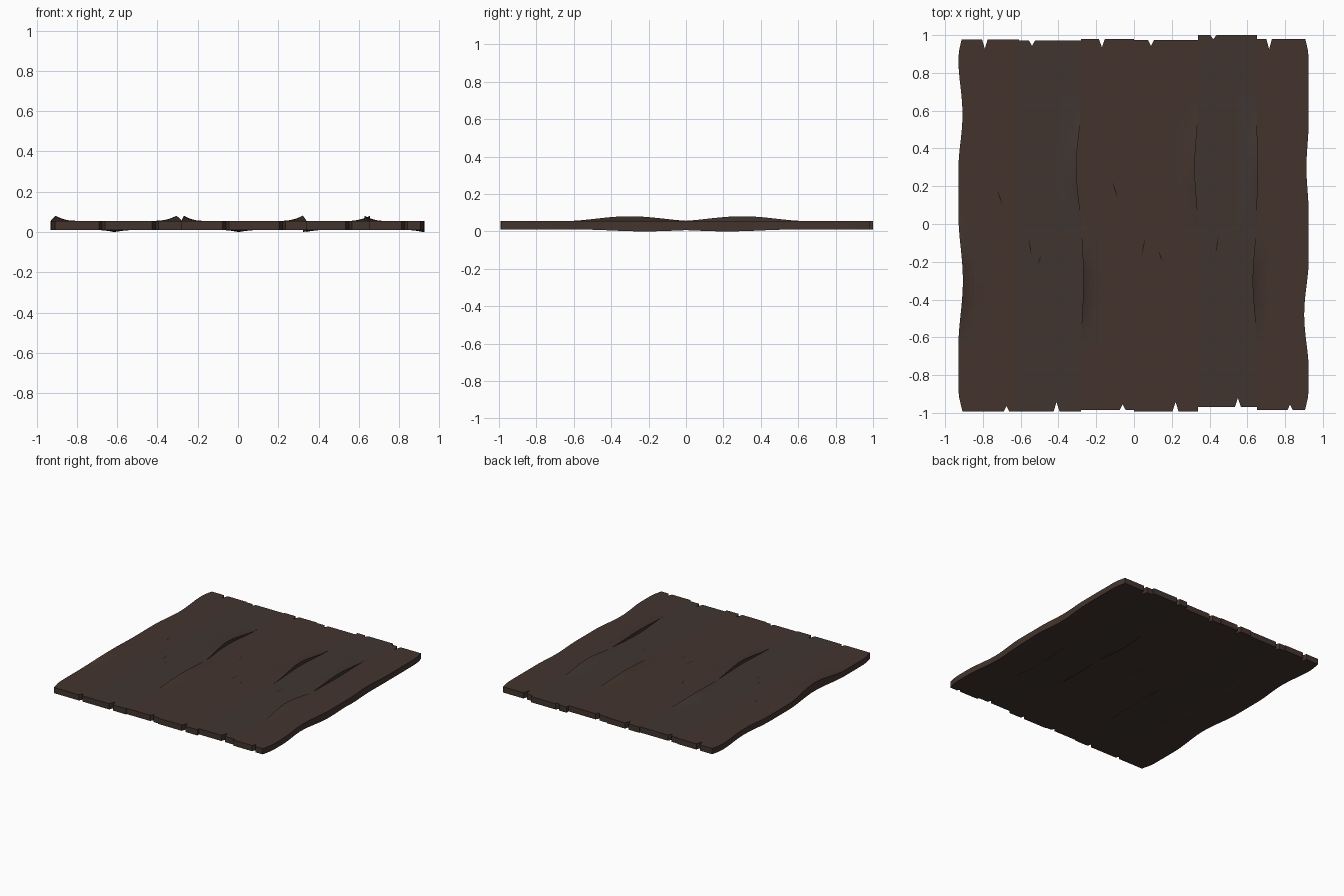
import bpy, bmesh, math

if "Cube" in bpy.data.objects:
    bpy.data.objects.remove(bpy.data.objects["Cube"])


def material(name, color):
    m = bpy.data.materials.new(name)
    m.diffuse_color = color
    m.use_nodes = True
    m.node_tree.nodes["Principled BSDF"].inputs["Base Color"].default_value = m.diffuse_color
    return m


BROWN = material("brown_wood", (0.056, 0.034, 0.027, 1))
GREY = material("grey_wood", (0.050, 0.036, 0.030, 1))
DARK = material("dark_crack", (0.012, 0.008, 0.006, 1))
Z0, Z1 = 0.01, 0.055


def bell(y, c, w=0.36):
    t = abs(y - c) / w
    return 0 if t >= 1 else 0.5 + 0.5 * math.cos(math.pi * t)


# seams: base x, then (centre y, sideways shift, half length) of each wave
SEAMS = [
    (-0.93, [(0.58, 0.022, 0.3), (-0.3, 0.024, 0.36)]),
    (-0.61, [(0.3, -0.008, 0.3)]),
    (-0.28, [(0.3, -0.025, 0.34), (-0.3, 0.012, 0.34)]),
    (0.0, [(-0.3, 0.008, 0.3)]),
    (0.34, [(0.3, -0.018, 0.34)]),
    (0.65, [(0.3, 0.006, 0.3), (-0.3, -0.022, 0.36)]),
    (0.925, [(0.3, -0.012, 0.25), (-0.48, -0.024, 0.3)]),
]

# planks: front y, back y, front notch (x, depth), back notch (x, depth),
# left lift centre, right lift centre, material
PLANKS = [
    (-0.993, 0.978, (-0.68, 0.03), (-0.80, 0.05), -0.3, None, BROWN),
    (-0.993, 0.972, (-0.41, 0.05), (-0.54, 0.03), None, 0.3, GREY),
    (-0.985, 0.980, (-0.06, 0.03), (-0.17, 0.045), -0.3, None, BROWN),
    (-0.992, 0.973, (0.22, 0.05), (0.09, 0.03), None, 0.3, BROWN),
    (-0.970, 1.000, (0.55, 0.05), (0.42, 0.022), None, 0.3, GREY),
    (-0.986, 0.980, (0.84, 0.03), (0.72, 0.055), -0.3, None, BROWN),
]


def seam_x(i, y):
    base, waves = SEAMS[i]
    x = base + sum(s * bell(y, c, w) for c, s, w in waves)
    # rounded outer corners
    inset = 0.018 * max(0, (abs(y) - 0.86) / 0.12) ** 2
    return x + (inset if i == 0 else -inset if i == 6 else 0)


def plank(i):
    y0, y1, front, back, lift_l, lift_r, mat = PLANKS[i]
    base0, base1 = SEAMS[i][0], SEAMS[i + 1][0]
    wid = base1 - base0
    cols = {0, 0.03, 0.07, 0.12, 0.2, 0.35, 0.5, 0.65, 0.8, 0.88, 0.93, 0.97, 1}
    for nx, d in (front, back):
        c = (nx - base0) / wid
        half = 0.016 / wid
        cols = {u for u in cols if u in (0, 1) or abs(u - c) > half}
        cols |= {c - half, c, c + half}
    cols = sorted(cols)
    rows = [y0] + [-0.92 + 1.84 * k / 46 for k in range(47)] + [y1]
    bm = bmesh.new()
    layers = []
    for top in (False, True):
        grid = []
        for j, y in enumerate(rows):
            line = []
            a, b = seam_x(i, y), seam_x(i + 1, y)
            for u in cols:
                yy = y
                nx, d = front if j == 0 else back
                if j in (0, len(rows) - 1) and abs(base0 + u * wid - nx) < 1e-5:
                    yy += d if j == 0 else -d
                # curled edges lift at the top and sag beneath
                z = Z1 if top else Z0
                for centre, dist in ((lift_l, u), (lift_r, 1 - u)):
                    fall = max(0, 1 - dist / 0.32) ** 2
                    if centre is not None:
                        z += bell(y, centre) * fall * (0.026 if top else 0.006)
                    elif not top:
                        z -= 0.01 * max(bell(y, -0.22), bell(y, 0.22)) * fall
                line.append(bm.verts.new((a + (b - a) * u, yy, z)))
            grid.append(line)
        layers.append(grid)
    lo, hi = layers
    nr, nc = len(rows), len(cols)
    for j in range(nr - 1):
        for k in range(nc - 1):
            for g in layers:
                bm.faces.new((g[j][k], g[j][k + 1], g[j + 1][k + 1], g[j + 1][k]))
        for k in (0, nc - 1):
            bm.faces.new((lo[j][k], lo[j + 1][k], hi[j + 1][k], hi[j][k]))
    for k in range(nc - 1):
        for j in (0, nr - 1):
            bm.faces.new((lo[j][k], lo[j][k + 1], hi[j][k + 1], hi[j][k]))
    bmesh.ops.recalc_face_normals(bm, faces=bm.faces)
    add_object(bm, f"plank_{i + 1}", mat)


def add_object(bm, name, mat):
    me = bpy.data.meshes.new(name)
    bm.to_mesh(me)
    bm.free()
    me.materials.append(mat)
    bpy.context.collection.objects.link(bpy.data.objects.new(name, me))


for i in range(6):
    plank(i)

# small cracks in the board faces: x, y, length, slant
bm = bmesh.new()
for x, y, length, slant in [
    (-0.71, 0.14, 0.09, -0.03), (-0.50, -0.19, 0.05, 0.02), (-0.55, -0.12, 0.09, -0.015),
    (-0.10, 0.18, 0.09, -0.03), (0.05, -0.12, 0.10, 0.02), (0.14, -0.17, 0.06, -0.02),
    (0.44, -0.11, 0.09, 0.015),
]:
    pts = [(0, -0.5), (0.003, 0), (0, 0.5), (-0.003, 0)]
    bm.faces.new([bm.verts.new((x + px + slant * py, y + length * py, Z1 + 0.0006))
                  for px, py in pts])
add_object(bm, "surface_cracks", DARK)
